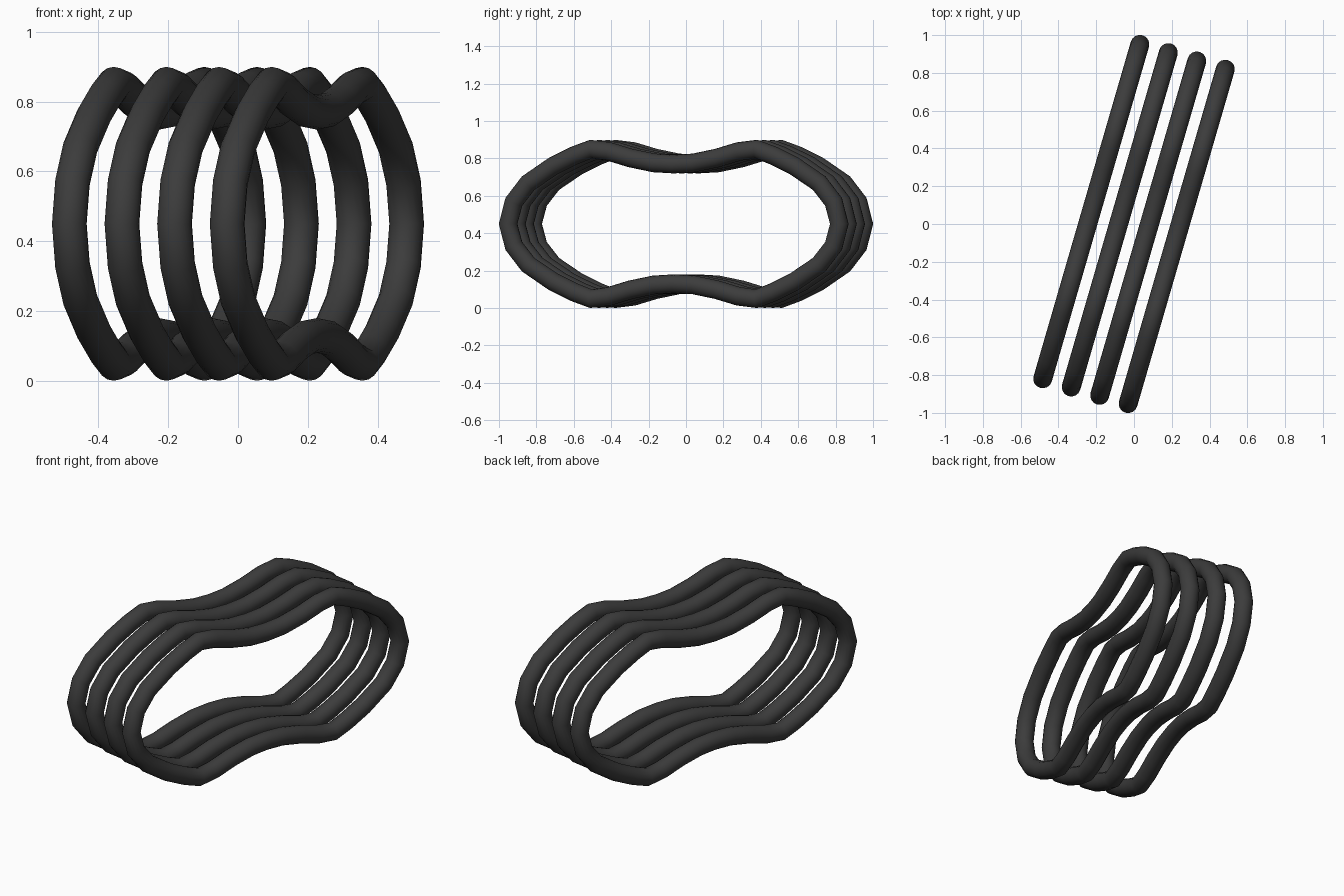
import bpy
import math
from mathutils import Vector

cube = bpy.data.objects.get("Cube")
if cube:
    bpy.data.objects.remove(cube, do_unlink=True)

# Dark rubber colour
rubber = bpy.data.materials.new("dark_grey")
rubber.use_nodes = True
colour = (0.045, 0.045, 0.045, 1)
rubber.diffuse_color = colour
rubber.node_tree.nodes["Principled BSDF"].inputs["Base Color"].default_value = colour

TUBE = 0.05
SIDES = 16
MID_HEIGHT = 0.45
COUNT = 4
SPACING = 0.157
YAW = math.radians(-16.2)

# Quarter of the pinched loop, from the tip to the waist
quarter = [(0.922, 0), (0.89, 0.118), (0.81, 0.218), (0.67, 0.31),
           (0.555, 0.365), (0.46, 0.4), (0.36, 0.387), (0.24, 0.352),
           (0.11, 0.326), (0, 0.32)]
half = quarter + [(-u, w) for u, w in quarter[-2::-1]]
path = [Vector((0, u, w)) for u, w in half + [(u, -w) for u, w in half[-2:0:-1]]]


def sweep_loop(name, points):
    """Sweep a round section along a closed loop lying in the YZ plane."""
    n = len(points)
    across = Vector((1, 0, 0))
    verts, faces = [], []
    for i, p in enumerate(points):
        before = (p - points[i - 1]).normalized()
        after = (points[(i + 1) % n] - p).normalized()
        outward = (before + after).normalized().cross(across)
        for j in range(SIDES):
            a = math.tau * j / SIDES
            verts.append(p + TUBE * (math.cos(a) * outward + math.sin(a) * across))
    for i in range(n):
        for j in range(SIDES):
            k, m = (i + 1) % n, (j + 1) % SIDES
            faces.append((i * SIDES + j, i * SIDES + m, k * SIDES + m, k * SIDES + j))
    mesh = bpy.data.meshes.new(name)
    mesh.from_pydata(verts, [], faces)
    mesh.materials.append(rubber)
    mesh.shade_smooth()
    return mesh


# Four parallel bands, spaced along their shared axis
band_mesh = sweep_loop("band", path)
for i in range(COUNT):
    band = bpy.data.objects.new(f"band_{i + 1}", band_mesh)
    offset = (i - (COUNT - 1) / 2) * SPACING
    band.location = (offset * math.cos(YAW), offset * math.sin(YAW), MID_HEIGHT)
    band.rotation_euler.z = YAW
    bpy.context.collection.objects.link(band)
